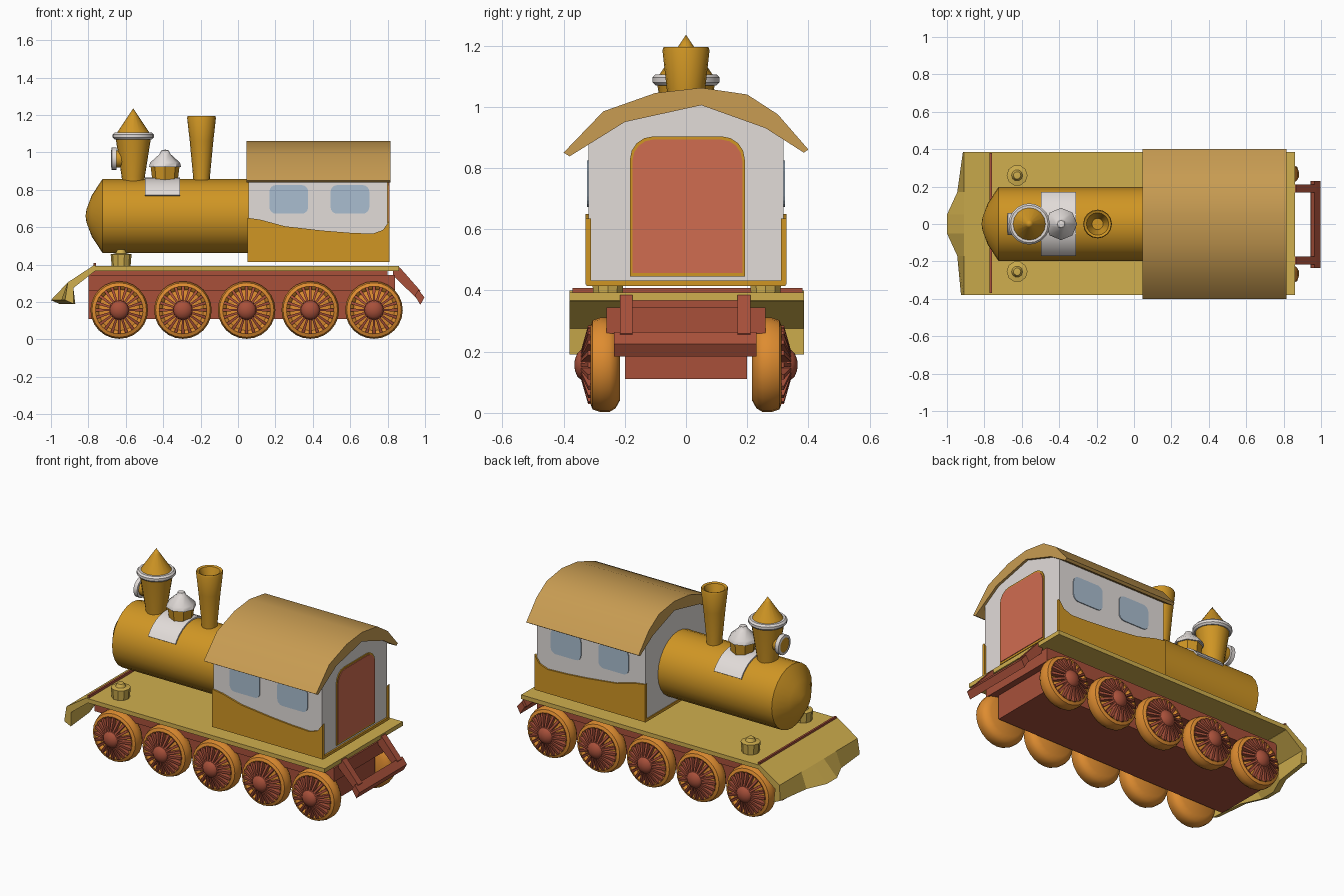
import bpy, bmesh, math
from mathutils import Matrix, Vector

if "Cube" in bpy.data.objects:
    bpy.data.objects.remove(bpy.data.objects["Cube"])


def material(name, rgb):
    m = bpy.data.materials.new(name)
    lin = [((c / 255 + 0.055) / 1.055) ** 2.4 for c in rgb]
    m.diffuse_color = (*lin, 1)
    m.use_nodes = True
    m.node_tree.nodes["Principled BSDF"].inputs["Base Color"].default_value = m.diffuse_color
    return m


GOLD = material("gold", (208, 150, 36))
TAN = material("deck tan", (208, 175, 78))
ROOF = material("roof brown", (200, 156, 82))
RED = material("dark red", (168, 80, 58))
CORAL = material("door coral", (208, 108, 80))
ORANGE = material("wheel orange", (222, 140, 48))
WHITE = material("off white", (226, 220, 217))
BLUE = material("window blue", (170, 190, 208))


def finish(bm, name, mats, smooth=None):
    bmesh.ops.recalc_face_normals(bm, faces=bm.faces)
    me = bpy.data.meshes.new(name)
    bm.to_mesh(me)
    bm.free()
    for m in mats:
        me.materials.append(m)
    ob = bpy.data.objects.new(name, me)
    bpy.context.collection.objects.link(ob)
    if smooth:
        bpy.ops.object.select_all(action='DESELECT')
        ob.select_set(True)
        bpy.context.view_layer.objects.active = ob
        bpy.ops.object.shade_smooth_by_angle(angle=math.radians(smooth))
    return ob


def add_revolve(bm, profile, seg, matrix, mat=0, phase=0.0):
    """Spin (radius, height) points about local z."""
    rings = []
    for r, h in profile:
        n = seg if r > 0 else 1
        rings.append([bm.verts.new(matrix @ Vector((
            r * math.cos(phase + math.tau * i / seg),
            r * math.sin(phase + math.tau * i / seg), h))) for i in range(n)])
    for a, b in zip(rings, rings[1:]):
        for i in range(seg):
            j = (i + 1) % seg
            vs = [a[i % len(a)], a[j % len(a)], b[j % len(b)], b[i % len(b)]]
            bm.faces.new(list(dict.fromkeys(vs))).material_index = mat


def revolve(name, profile, seg, loc, mat, axis='Z', smooth=35, phase=0.0):
    rot = {'Z': Matrix(), 'X': Matrix.Rotation(math.pi / 2, 4, 'Y'),
           'Y': Matrix.Rotation(-math.pi / 2, 4, 'X')}[axis]
    bm = bmesh.new()
    add_revolve(bm, profile, seg, Matrix.Translation(loc) @ rot, 0, phase)
    return finish(bm, name, [mat], smooth)


def prism(name, pts, axis, a, b, mat, smooth=None):
    """Extrude an outline: axis X takes (y, z) points, axis Y takes (x, z)."""
    bm = bmesh.new()
    put = (lambda p, d: (d, p[0], p[1])) if axis == 'X' else (lambda p, d: (p[0], d, p[1]))
    va = [bm.verts.new(put(p, a)) for p in pts]
    vb = [bm.verts.new(put(p, b)) for p in pts]
    bm.faces.new(va)
    bm.faces.new(vb[::-1])
    for i in range(len(pts)):
        j = (i + 1) % len(pts)
        bm.faces.new((va[i], va[j], vb[j], vb[i]))
    return finish(bm, name, [mat], smooth)


def box(name, x0, x1, y0, y1, z0, z1, mat):
    return prism(name, [(x0, z0), (x1, z0), (x1, z1), (x0, z1)], 'Y', y0, y1, mat)


def rounded(x0, x1, z0, z1, r, r_low=None):
    r_low = r if r_low is None else r_low
    pts = []
    for cx, cz, start, rad in ((1, 1, 0, r), (0, 1, 90, r), (0, 0, 180, r_low), (1, 0, 270, r_low)):
        ox = x1 - rad if cx else x0 + rad
        oz = z1 - rad if cz else z0 + rad
        for k in range(5 if rad else 1):
            t = math.radians(start + 22.5 * k)
            pts.append((ox + rad * math.cos(t), oz + rad * math.sin(t)))
    return pts


# Wheels: orange tyre, red spokes and domed hub, outer face towards +y
def wheel_mesh():
    bm = bmesh.new()
    to_y = Matrix.Rotation(-math.pi / 2, 4, 'X')
    add_revolve(bm, [(0, 0.215), (0.115, 0.215), (0.142, 0.23), (0.154, 0.25), (0.154, 0.28),
                     (0.146, 0.305), (0.128, 0.312), (0.118, 0.305), (0.11, 0.295), (0, 0.315)], 24, to_y, 0)
    add_revolve(bm, [(0.054, 0.30), (0.052, 0.34), (0.038, 0.355), (0.018, 0.363), (0, 0.365)], 16, to_y, 1)
    n = 20
    for i in range(n):
        rot = Matrix.Rotation(math.tau * i / n, 4, 'Y')
        ring = []
        for r, y0, y1, w in ((0.04, 0.31, 0.345, 0.005), (0.128, 0.295, 0.32, 0.008)):
            ring.append([bm.verts.new(rot @ Vector((s * w, y, r)))
                         for s, y in ((-1, y0), (1, y0), (1, y1), (-1, y1))])
        a, b = ring
        faces = [bm.faces.new(a), bm.faces.new(b[::-1])]
        faces += [bm.faces.new((a[k], a[(k + 1) % 4], b[(k + 1) % 4], b[k])) for k in range(4)]
        for f in faces:
            f.material_index = 1
    return finish(bm, "wheel_back_1", [ORANGE, RED], 40)


first = wheel_mesh()
for i in range(5):
    for side, turn in (("back", 0), ("front", math.pi)):
        ob = first
        if i or turn:
            ob = bpy.data.objects.new(f"wheel_{side}_{i + 1}", first.data)
            bpy.context.collection.objects.link(ob)
        ob.location = (-0.635 + 0.3405 * i, 0, 0.157)
        ob.rotation_euler[2] = turn

# Chassis and deck
box("chassis", -0.80, 0.80, -0.20, 0.20, 0.11, 0.37, RED)
box("chassis_beam", -0.80, 0.84, -0.26, 0.26, 0.26, 0.345, RED)
box("deck", -0.77, 0.86, -0.38, 0.385, 0.367, 0.393, TAN)
box("deck_front_strip", -0.772, -0.76, -0.37, 0.38, 0.37, 0.408, RED)

# Sloping front guard, bulging forward in the middle
bm = bmesh.new()
rows = []
for y, fx in ((-0.38, -0.925), (-0.17, -0.945), (-0.05, -1.0), (0.05, -1.0), (0.17, -0.945), (0.385, -0.915)):
    prof = [(-0.765, 0.40), (-0.91, 0.305), (fx, 0.21), (fx + 0.045, 0.19), (-0.88, 0.275), (-0.765, 0.365)]
    rows.append([bm.verts.new((x, y, z)) for x, z in prof])
for a, b in zip(rows, rows[1:]):
    for i in range(6):
        bm.faces.new((a[i], a[(i + 1) % 6], b[(i + 1) % 6], b[i]))
bm.faces.new(rows[0])
bm.faces.new(rows[-1])
finish(bm, "front_guard", [TAN])

# Rear bumper
for side, y in (("front", -0.195), ("back", 0.19)):
    prism(f"bumper_arm_{side}", [(0.83, 0.385), (0.865, 0.385), (0.975, 0.26), (0.955, 0.22), (0.83, 0.34)],
          'Y', y - 0.021, y + 0.021, RED)
prism("bumper_bar", [(0.965, 0.265), (0.997, 0.225), (0.975, 0.185), (0.945, 0.235)], 'Y', -0.235, 0.23, RED)

# Small deck valves
for side, y in (("front", -0.255), ("back", 0.26)):
    revolve(f"deck_valve_{side}", [(0, 0.385), (0.05, 0.385), (0.056, 0.455), (0.03, 0.46), (0.02, 0.48), (0, 0.482)],
            10, (-0.625, y, 0), TAN)

# Boiler
revolve("boiler", [(0, -0.815), (0.035, -0.81), (0.11, -0.782), (0.197, -0.725), (0.197, 0.07), (0, 0.07)],
        24, (0, 0, 0.66), GOLD, 'X')

# Lidded front chimney with lamp
revolve("front_chimney", [(0, 0.82), (0.058, 0.82), (0.062, 0.87), (0.095, 1.08), (0, 1.08)], 20, (-0.56, 0, 0), GOLD)
revolve("chimney_rim", [(0, 1.07), (0.10, 1.07), (0.11, 1.08), (0.11, 1.095), (0.10, 1.105), (0, 1.105)],
        20, (-0.56, 0, 0), WHITE)
revolve("chimney_cap", [(0, 1.10), (0.09, 1.10), (0.02, 1.205), (0, 1.235)], 16, (-0.56, 0, 0), GOLD)
revolve("lamp_bracket", [(0, -0.675), (0.045, -0.675), (0.045, -0.60), (0, -0.60)], 16, (0, 0, 0.965), GOLD, 'X')
revolve("lamp_ring", [(0.045, -0.678), (0.06, -0.675), (0.06, -0.65), (0.045, -0.65), (0.045, -0.678)],
        16, (0, 0, 0.965), WHITE, 'X')

# Steam dome on its saddle plate
arc = [math.radians(-57 + 114 * k / 12) for k in range(13)]
saddle = [(0.205 * math.sin(t), 0.66 + 0.205 * math.cos(t)) for t in arc]
saddle += [(0.19 * math.sin(t), 0.66 + 0.19 * math.cos(t)) for t in arc[::-1]]
prism("saddle_plate", saddle, 'X', -0.497, -0.31, WHITE, 30)
revolve("steam_dome_base", [(0, 0.85), (0.068, 0.85), (0.078, 0.93), (0, 0.93)], 8, (-0.39, 0, 0), GOLD)
revolve("steam_dome", [(0, 0.922), (0.086, 0.922), (0.08, 0.945), (0.03, 0.99), (0.02, 1.01), (0, 1.015)],
        8, (-0.39, 0, 0), WHITE)

# Open flared chimney
revolve("rear_chimney", [(0, 0.82), (0.045, 0.82), (0.045, 0.87), (0.063, 1.06), (0.077, 1.185), (0.073, 1.195),
                         (0.06, 1.19), (0.03, 1.10), (0, 1.10)], 16, (-0.195, 0, 0), GOLD)

# Cabin walls, sill and roof
half = [(0.318, 0.425), (0.318, 0.90), (0.2, 0.975), (0.0, 1.025)]
prism("cabin_walls", half + [(-y, z) for y, z in half[2::-1]], 'X', 0.055, 0.80, WHITE)
box("cabin_sill", 0.05, 0.81, -0.325, 0.325, 0.415, 0.432, GOLD)
top = [(-0.40, 0.85), (-0.27, 0.985), (-0.10, 1.045), (0.05, 1.062), (0.2, 1.04), (0.3, 0.975), (0.40, 0.86)]
under = [(0.385, 0.85), (0.26, 0.93), (0.05, 1.005), (-0.2, 0.95), (-0.38, 0.838)]
prism("cabin_roof", top + under, 'X', 0.045, 0.815, ROOF, 32)

# Side panels with a dipping top edge, and windows
panel = [(0.05, 0.42), (0.81, 0.42), (0.81, 0.635), (0.775, 0.585), (0.72, 0.565), (0.6, 0.57),
         (0.45, 0.582), (0.25, 0.605), (0.12, 0.64), (0.05, 0.65)]
for side, s in (("front", -1), ("back", 1)):
    prism(f"side_panel_{side}", panel, 'Y', s * 0.31, s * 0.328, GOLD)
    for k, x in enumerate((0.168, 0.495)):
        prism(f"window_{side}_{k + 1}", rounded(x, x + 0.207, 0.672, 0.825, 0.035),
              'Y', s * 0.317, s * 0.323, BLUE)

# Rear door with frame
prism("door_frame", rounded(-0.183, 0.192, 0.445, 0.903, 0.075, 0), 'X', 0.798, 0.805, GOLD)
prism("door", rounded(-0.175, 0.184, 0.457, 0.893, 0.07, 0), 'X', 0.80, 0.809, CORAL)
